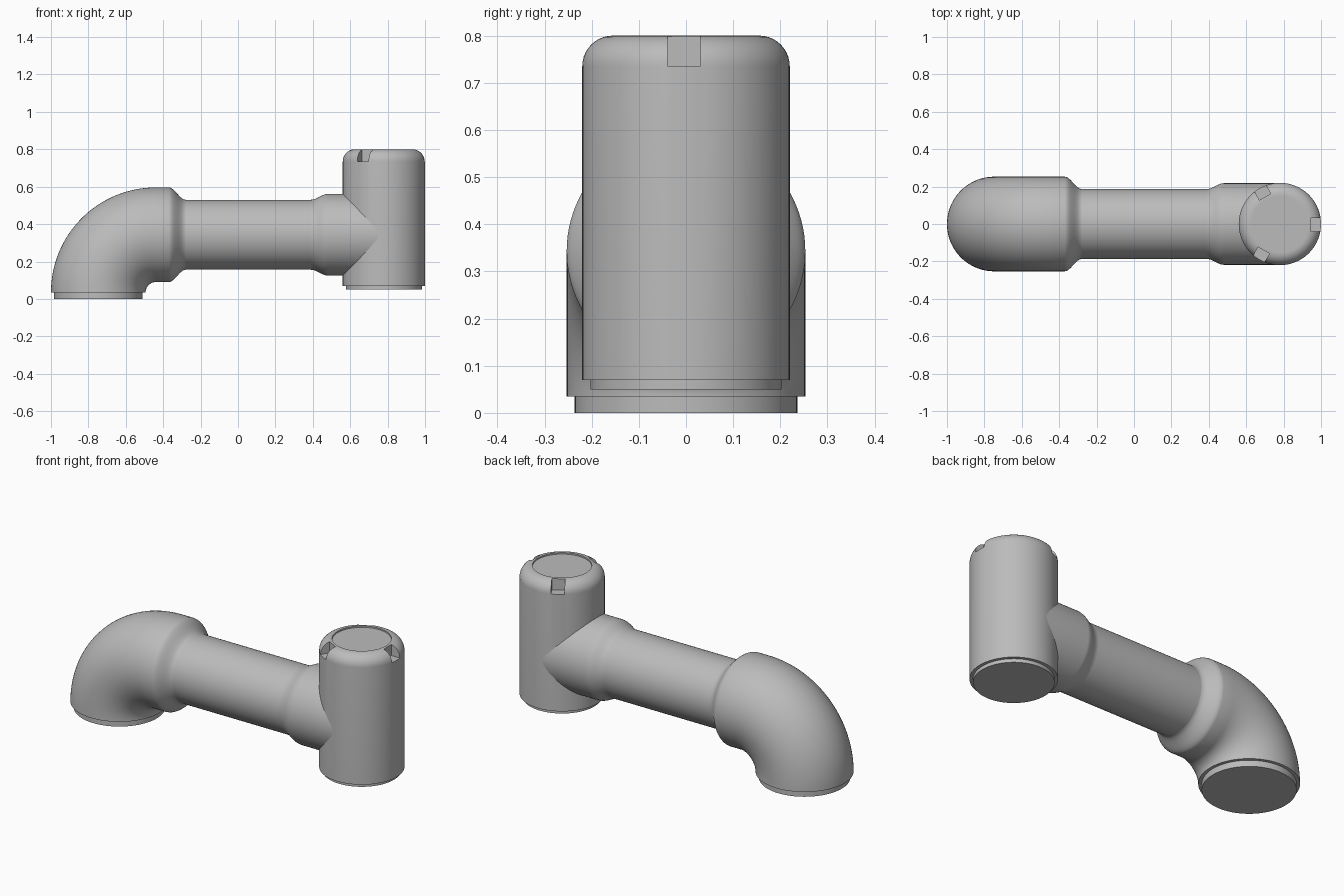
import bpy, bmesh, math
from mathutils import Vector, Matrix

if "Cube" in bpy.data.objects:
    bpy.data.objects.remove(bpy.data.objects["Cube"])

grey = bpy.data.materials.new("plain_grey")
grey.use_nodes = True
grey.diffuse_color = (0.5, 0.5, 0.5, 1)
grey.node_tree.nodes["Principled BSDF"].inputs["Base Color"].default_value = (0.5, 0.5, 0.5, 1)

SIDES = 96
AXIS_Z = 0.343              # height of the horizontal pipe
ELBOW_X, ELBOW_R = -0.747, 0.253
BEND = 0.308                # centreline radius of the elbow
POST_X, POST_R = 0.78, 0.22


def sweep(name, stations):
    """Skin circles (centre, tilt, radius) in the xz plane; tilt 0 is up, 90 degrees is +x."""
    bm = bmesh.new()
    rings = []
    for (x, z), tilt, r in stations:
        across = Vector((math.cos(tilt), 0, -math.sin(tilt)))
        ring = []
        for i in range(SIDES):
            a = math.tau * i / SIDES
            p = Vector((x, 0, z)) + across * r * math.cos(a) + Vector((0, r * math.sin(a), 0))
            ring.append(bm.verts.new(p))
        rings.append(ring)
    for lo, hi in zip(rings, rings[1:]):
        for i in range(SIDES):
            j = (i + 1) % SIDES
            bm.faces.new((lo[i], lo[j], hi[j], hi[i]))
    bm.faces.new(rings[0][::-1])
    bm.faces.new(rings[-1])
    bmesh.ops.recalc_face_normals(bm, faces=bm.faces)
    return finish(name, bm)


def finish(name, bm):
    mesh = bpy.data.meshes.new(name)
    bm.to_mesh(mesh)
    bm.free()
    mesh.materials.append(grey)
    obj = bpy.data.objects.new(name, mesh)
    bpy.context.collection.objects.link(obj)
    return obj


def upright(x, profile):
    return [((x, z), 0, r) for z, r in profile]


def flare(x0, x1, r0, r1, steps=10):
    """Smooth S-shaped change of radius along the horizontal pipe."""
    out = []
    for i in range(steps + 1):
        t = i / steps
        s = t * t * (3 - 2 * t)
        out.append(((x0 + (x1 - x0) * t, AXIS_Z), math.pi / 2, r0 + (r1 - r0) * s))
    return out


# Elbow: quarter bend with a short straight socket and a taper to the pipe
bend_x, bend_z = ELBOW_X + BEND, AXIS_Z - BEND
elbow = []
for i in range(33):
    a = math.pi / 2 * i / 32
    elbow.append(((bend_x - BEND * math.cos(a), bend_z + BEND * math.sin(a)), a, ELBOW_R))
elbow += flare(-0.37, -0.28, ELBOW_R, 0.187)
parts = [sweep("elbow", elbow)]
parts.append(sweep("elbow_collar", upright(ELBOW_X, [(0, 0.236), (0.05, 0.236)])))

# Straight pipe and the wider socket that runs into the post
parts.append(sweep("pipe", [((x, AXIS_Z), math.pi / 2, 0.187) for x in (-0.282, 0.4)]))
branch = flare(0.39, 0.48, 0.187, 0.218)
branch.append(((POST_X, AXIS_Z), math.pi / 2, 0.218))
parts.append(sweep("branch_socket", branch))

# Post with a rounded top and a shallow round recess
fillet = 0.065
profile = [(0.07, POST_R)]
for i in range(11):
    a = math.pi / 2 * i / 10
    profile.append((0.8 - fillet + fillet * math.sin(a), POST_R - fillet + fillet * math.cos(a)))
profile += [(0.8, 0.153), (0.792, 0.153)]
post = sweep("post", upright(POST_X, profile))
parts.append(post)
parts.append(sweep("post_collar", upright(POST_X, [(0.05, 0.203), (0.08, 0.203)])))

# Three notches cut in the rounded rim
bm = bmesh.new()
for k in range(3):
    place = (Matrix.Translation((POST_X, 0, 0)) @ Matrix.Rotation(math.tau * k / 3, 4, "Z")
             @ Matrix.Translation((0.215, -0.004, 0.785)) @ Matrix.Diagonal((0.1, 0.07, 0.1, 1)))
    bmesh.ops.create_cube(bm, size=1, matrix=place)
cutter = finish("notch_cutter", bm)
cutter.hide_render = True
cutter.hide_viewport = True
cut = post.modifiers.new("notches", "BOOLEAN")
cut.operation = "DIFFERENCE"
cut.solver = "EXACT"
cut.object = cutter

# Apply the cut, then remove the helper
bpy.context.view_layer.update()
result = bpy.data.meshes.new_from_object(post.evaluated_get(bpy.context.evaluated_depsgraph_get()))
post.modifiers.clear()
post.data = result
bpy.data.objects.remove(cutter)

# Smooth shading with sharp rims
bpy.ops.object.select_all(action="DESELECT")
for obj in parts:
    obj.select_set(True)
bpy.context.view_layer.objects.active = post
bpy.ops.object.shade_smooth_by_angle(angle=math.radians(35))
